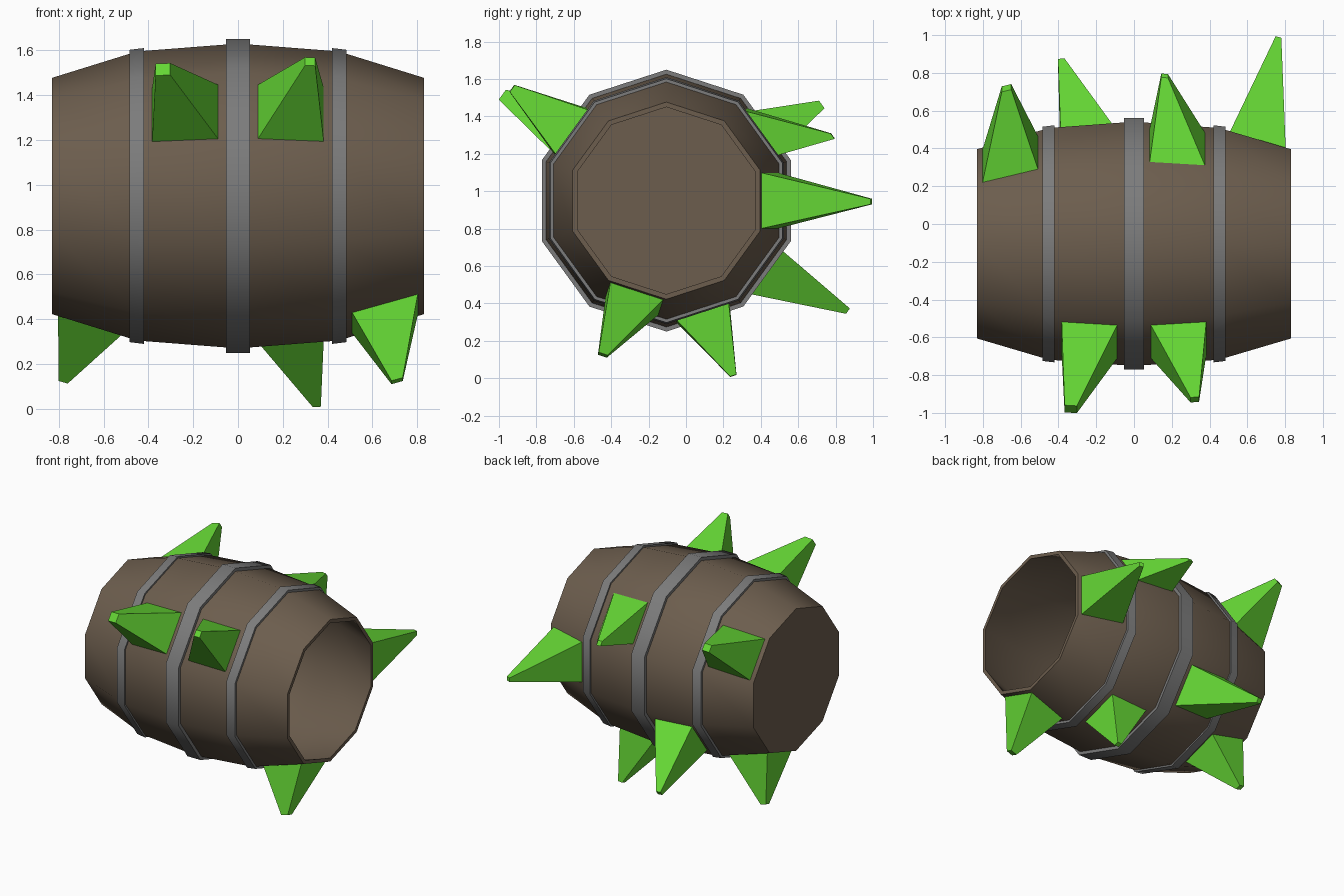
import bpy, bmesh, math
from mathutils import Vector

if "Cube" in bpy.data.objects:
    bpy.data.objects.remove(bpy.data.objects["Cube"])

SIDES, CY, CZ = 10, -0.105, 0.95


def material(name, rgb):
    m = bpy.data.materials.new(name)
    m.diffuse_color = (*rgb, 1)
    m.use_nodes = True
    m.node_tree.nodes["Principled BSDF"].inputs["Base Color"].default_value = m.diffuse_color
    return m


wood = material("wood", (0.15, 0.11, 0.075))
iron = material("iron", (0.2, 0.2, 0.2))
green = material("green", (0.13, 0.68, 0.035))


def finish(bm, name, mat, smooth):
    bmesh.ops.recalc_face_normals(bm, faces=bm.faces[:])
    me = bpy.data.meshes.new(name)
    bm.to_mesh(me)
    bm.free()
    me.materials.append(mat)
    ob = bpy.data.objects.new(name, me)
    bpy.context.collection.objects.link(ob)
    if smooth:
        bpy.ops.object.select_all(action='DESELECT')
        ob.select_set(True)
        bpy.context.view_layer.objects.active = ob
        bpy.ops.object.shade_smooth_by_angle(angle=math.radians(40))


def revolve(name, profile, mat, closed):
    """Spin (x, radius) points round the barrel axis; closed ring or capped ends."""
    bm = bmesh.new()
    rows = []
    for x, r in profile:
        angles = [math.pi / 2 + math.tau * i / SIDES for i in range(SIDES)]
        rows.append([bm.verts.new((x, CY + r * math.cos(a), CZ + r * math.sin(a))) for a in angles])
    pairs = list(zip(rows, rows[1:]))
    if closed:
        pairs.append((rows[-1], rows[0]))
    else:
        bm.faces.new(rows[0])
        bm.faces.new(rows[-1])
    for a, b in pairs:
        for i in range(SIDES):
            j = (i + 1) % SIDES
            bm.faces.new((a[i], a[j], b[j], b[i]))
    finish(bm, name, mat, True)


# Barrel: closed at -x, hollow and open at +x
outer = [(-0.83, 0.527), (-0.45, 0.645), (0, 0.68), (0.45, 0.645), (0.83, 0.527)]
inner = [(0.83, 0.50), (0.45, 0.615), (0, 0.65), (-0.45, 0.615), (-0.80, 0.505)]
revolve("barrel", outer + inner, wood, False)

# Hoops
revolve("middle_hoop", [(-0.053, 0.64), (-0.053, 0.70), (0.053, 0.70), (0.053, 0.64)], iron, True)
for s, side in ((-1, "left"), (1, "right")):
    revolve(side + "_hoop", [(s * x, r) for x, r in
            ((0.42, 0.63), (0.42, 0.66), (0.485, 0.652), (0.485, 0.61))], iron, True)


def spike(name, x, angle, tip, size):
    """Blunt pyramid on the barrel facet facing `angle`, leaning to `tip`."""
    a = math.radians(angle)
    out = Vector((0, math.cos(a), math.sin(a)))
    tan = Vector((0, -math.sin(a), math.cos(a)))
    end = abs(x) > 0.45
    apothem, slope = (0.553, 0.295) if end else (0.630, 0.074)
    along = Vector((1, 0, 0)) - out * math.copysign(slope, x)
    base = Vector((x, CY, CZ)) + out * (apothem - 0.005)
    corners = ((-1, -1), (1, -1), (1, 1), (-1, 1))
    half = size / 2
    bm = bmesh.new()
    low = [bm.verts.new(base + along * u * 0.148 + tan * v * 0.15) for u, v in corners]
    top = [bm.verts.new(Vector(tip) + along * u * half + tan * v * half) for u, v in corners]
    bm.faces.new(low)
    bm.faces.new(top)
    for i in range(4):
        j = (i + 1) % 4
        bm.faces.new((low[i], low[j], top[j], top[i]))
    finish(bm, name, green, False)


# Spikes: base x, facet angle, tip centre, tip width
spike("spike_front_left", -0.235, 144, (-0.335, -0.98, 1.515), 0.065)
spike("spike_front_right", 0.235, 144, (0.322, -0.93, 1.55), 0.045)
spike("spike_back_upper_right", 0.23, 36, (0.162, 0.785, 1.295), 0.035)
spike("spike_back_upper_left", -0.655, 36, (-0.675, 0.72, 1.46), 0.05)
spike("spike_back_lower", -0.24, -36, (-0.385, 0.865, 0.36), 0.035)
spike("spike_back_middle", 0.655, 0, (0.765, 0.99, 0.945), 0.03)
spike("spike_bottom_left", -0.655, -72, (-0.78, 0.19, 0.125), 0.04)
spike("spike_bottom_middle", 0.235, -72, (0.352, 0.253, 0.014), 0.035)
spike("spike_bottom_right", 0.655, -108, (0.71, -0.445, 0.125), 0.05)
